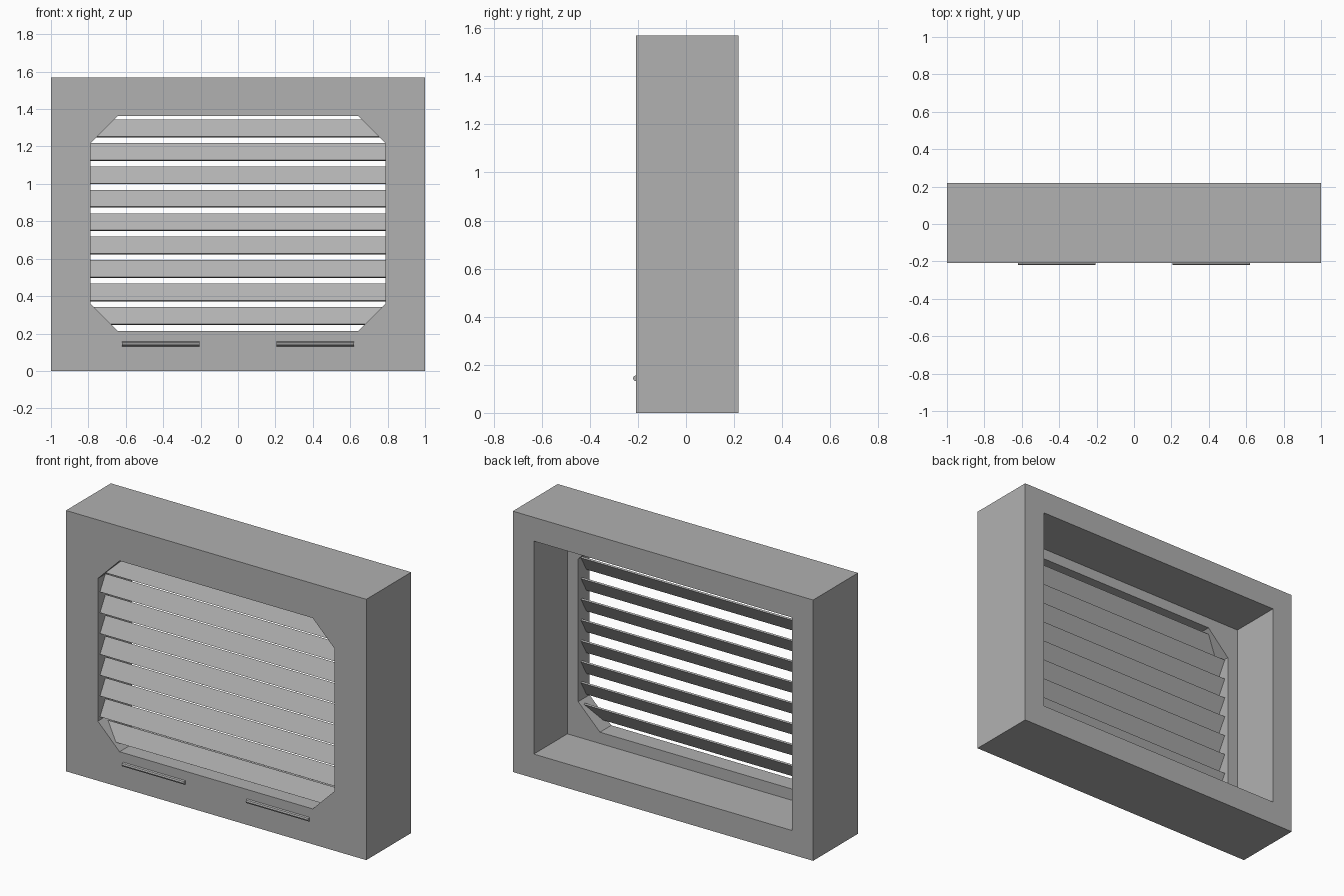
import bpy, bmesh, math

if "Cube" in bpy.data.objects:
    bpy.data.objects.remove(bpy.data.objects["Cube"])

FRONT, STEP, BACK = -0.208, -0.10, 0.219
HEIGHT = 1.57


def prism(name, outline, y0, y1):
    """Extrude an (x, z) outline along y."""
    bm = bmesh.new()
    face = bm.faces.new([bm.verts.new((x, y0, z)) for x, z in outline])
    ext = bmesh.ops.extrude_face_region(bm, geom=[face])["geom"]
    bmesh.ops.translate(bm, vec=(0, y1 - y0, 0),
                        verts=[v for v in ext if isinstance(v, bmesh.types.BMVert)])
    bmesh.ops.recalc_face_normals(bm, faces=bm.faces)
    mesh = bpy.data.meshes.new(name)
    bm.to_mesh(mesh)
    bm.free()
    obj = bpy.data.objects.new(name, mesh)
    bpy.context.collection.objects.link(obj)
    return obj


def rect(hx, z0, z1):
    return [(-hx, z0), (hx, z0), (hx, z1), (-hx, z1)]


def octagon(hx, z0, z1, c):
    return [(-hx + c, z0), (hx - c, z0), (hx, z0 + c), (hx, z1 - c),
            (hx - c, z1), (-hx + c, z1), (-hx, z1 - c), (-hx, z0 + c)]


def cut(obj, cutter):
    cutter.hide_render = True
    mod = obj.modifiers.new("cut", "BOOLEAN")
    mod.operation, mod.solver, mod.object = "DIFFERENCE", "EXACT", cutter
    bpy.context.view_layer.objects.active = obj
    bpy.ops.object.modifier_apply(modifier=mod.name)
    bpy.data.objects.remove(cutter)


# housing: box with a chamfered front window and a deeper recess from behind
housing = prism("housing", rect(1.0, 0, HEIGHT), FRONT, BACK)
cut(housing, prism("recess_cutter", rect(0.86, 0.145, 1.427), STEP, BACK + 0.1))
cut(housing, prism("window_cutter", octagon(0.788, 0.213, 1.362, 0.145),
                   FRONT - 0.1, STEP + 0.05))

# nine tilted louvre slats, leaning back at the top
for i in range(9):
    bpy.ops.mesh.primitive_cube_add(size=1, location=(0, -0.157, 0.294 + 0.1253 * i),
                                    rotation=(math.radians(-30), 0, 0))
    slat = bpy.context.object
    slat.name = f"slat_{i + 1}"
    slat.scale = (1.578, 0.010, 0.104)

# two slim bars half sunk into the front below the window
for side, sx in (("left", -1), ("right", 1)):
    bpy.ops.mesh.primitive_cylinder_add(vertices=8, radius=0.0125, depth=0.415,
                                        location=(sx * 0.413, FRONT, 0.144),
                                        rotation=(0, math.pi / 2, 0))
    bpy.context.object.name = f"{side}_bar"

# one mid grey for every part
grey = bpy.data.materials.new("mid_grey")
grey.diffuse_color = (0.44, 0.44, 0.44, 1)
grey.use_nodes = True
grey.node_tree.nodes["Principled BSDF"].inputs["Base Color"].default_value = grey.diffuse_color
for obj in bpy.context.scene.objects:
    obj.data.materials.clear()
    obj.data.materials.append(grey)
